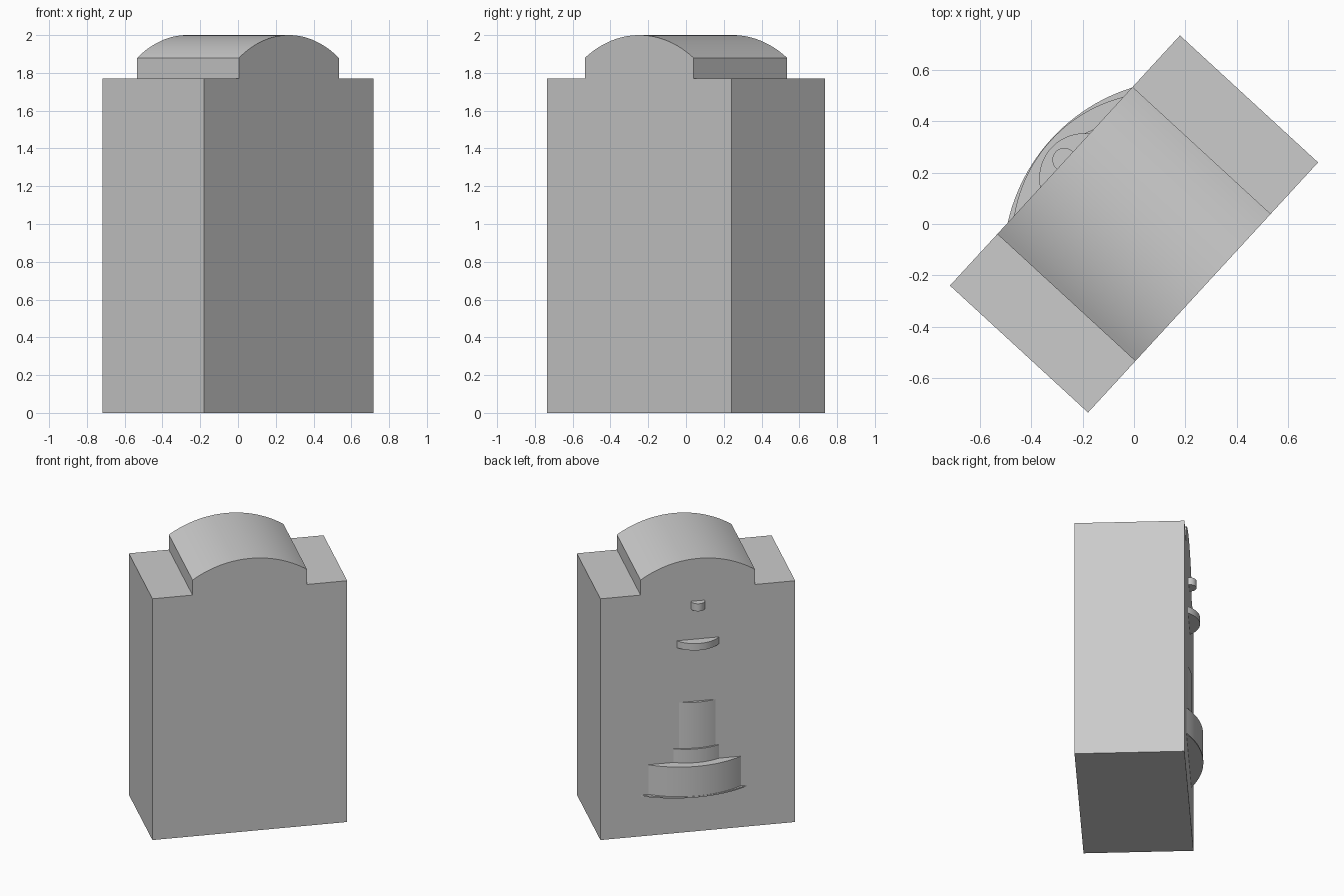
import bpy, bmesh, math
from mathutils import Matrix

if "Cube" in bpy.data.objects:
    bpy.data.objects.remove(bpy.data.objects["Cube"], do_unlink=True)

TURN = math.radians(47.4)
HALF_LEN, HALF_DEPTH = 0.663, 0.366

stone = bpy.data.materials.new("grey_stone")
stone.use_nodes = True
grey = (0.6, 0.6, 0.6, 1)
stone.diffuse_color = grey
stone.node_tree.nodes["Principled BSDF"].inputs["Base Color"].default_value = grey


def arc(half, rise, steps):
    """Points of a circular arc over a chord, from +half to -half."""
    radius = (half**2 + rise**2) / (2 * rise)
    sweep = 2 * math.atan2(rise, half)
    angles = [sweep * (1 - 2 * i / steps) for i in range(steps + 1)]
    return [(radius * math.sin(a), radius * math.cos(a) - radius + rise) for a in angles]


def prism(name, outline, low, high, place=Matrix()):
    """Extrude a flat outline between two heights, then turn it with the model."""
    bm = bmesh.new()
    face = bm.faces.new([bm.verts.new((x, y, low)) for x, y in outline])
    grown = bmesh.ops.extrude_face_region(bm, geom=[face])
    top = [v for v in grown["geom"] if isinstance(v, bmesh.types.BMVert)]
    bmesh.ops.translate(bm, verts=top, vec=(0, 0, high - low))
    bmesh.ops.recalc_face_normals(bm, faces=bm.faces)
    bm.transform(Matrix.Rotation(TURN, 4, "Z") @ place)
    mesh = bpy.data.meshes.new(name)
    bm.to_mesh(mesh)
    bm.free()
    mesh.materials.append(stone)
    obj = bpy.data.objects.new(name, mesh)
    bpy.context.collection.objects.link(obj)
    bpy.ops.object.select_all(action="DESELECT")
    obj.select_set(True)
    bpy.context.view_layer.objects.active = obj
    bpy.ops.object.shade_smooth_by_angle(angle=math.radians(30))
    return obj


# Upright slab with square shoulders and an arched crown
shoulder, spring, crown = 1.77, 1.88, 0.39
outline = [(-HALF_LEN, 0), (HALF_LEN, 0), (HALF_LEN, shoulder), (crown, shoulder)]
outline += [(x, z + spring) for x, z in arc(crown, 2 - spring, 32)]
outline += [(-crown, shoulder), (-HALF_LEN, shoulder)]
prism("slab", outline, -HALF_DEPTH, HALF_DEPTH, Matrix.Rotation(math.pi / 2, 4, "X"))

# Rounded reliefs on the back: name, centre, half width, bulge, bottom, top
reliefs = [
    ("knob", 0.0, 0.046, 0.05, 1.635, 1.69),
    ("small_ledge", 0.0, 0.143, 0.073, 1.36, 1.41),
    ("column", 0.005, 0.124, 0.02, 0.6, 0.955),
    ("column_collar", 0.01, 0.155, 0.035, 0.51, 0.62),
    ("drum", 0.022, 0.315, 0.094, 0.3, 0.52),
    ("drum_rim", 0.028, 0.358, 0.096, 0.293, 0.303),
]
EMBED = 0.02
for name, centre, half, bulge, low, high in reliefs:
    shape = [(centre + x, HALF_DEPTH + y) for x, y in arc(half, bulge, 24)]
    shape += [(centre - half, HALF_DEPTH - EMBED), (centre + half, HALF_DEPTH - EMBED)]
    prism(name, shape, low, high)
